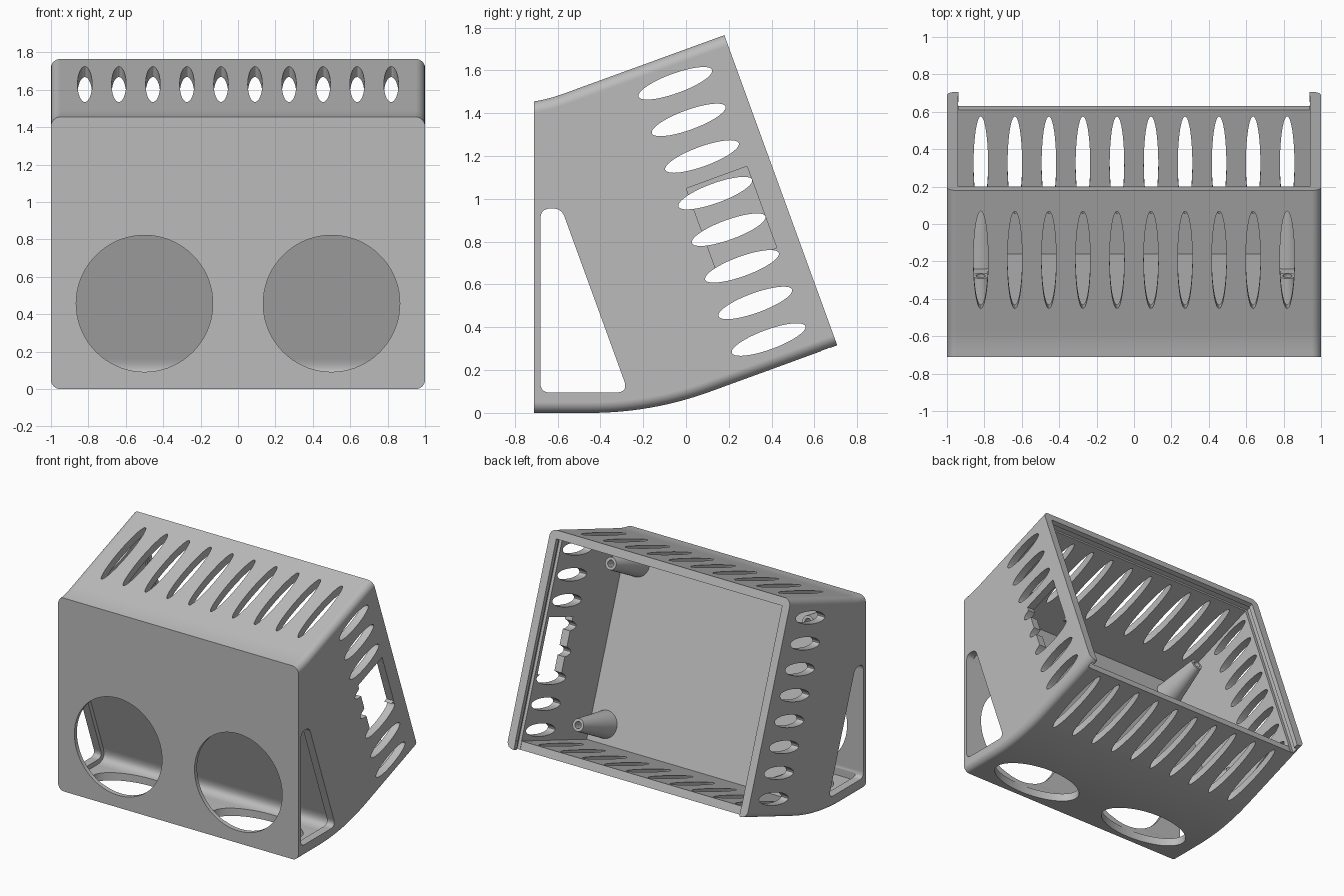
import bpy, bmesh, math
from mathutils import Vector, Matrix

if "Cube" in bpy.data.objects:
    bpy.data.objects.remove(bpy.data.objects["Cube"])

grey = bpy.data.materials.new("plain grey")
grey.use_nodes = True
colour = (0.5, 0.5, 0.5, 1)
grey.diffuse_color = colour
grey.node_tree.nodes["Principled BSDF"].inputs["Base Color"].default_value = colour

# Tilted frame of the open back: d points backward, w points up along the opening
TILT = math.radians(20)
D = Vector((0, math.cos(TILT), math.sin(TILT)))
W = Vector((0, -math.sin(TILT), math.cos(TILT)))
X = Vector((1, 0, 0))


def tilted(d, w, x=0):
    return X * x + D * d + W * w


def yz(d, w):
    p = tilted(d, w)
    return p.y, p.z


def new_object(name, bm):
    bmesh.ops.recalc_face_normals(bm, faces=bm.faces)
    mesh = bpy.data.meshes.new(name)
    bm.to_mesh(mesh)
    bm.free()
    mesh.materials.append(grey)
    ob = bpy.data.objects.new(name, mesh)
    bpy.context.collection.objects.link(ob)
    return ob


def add_prism(bm, base, vector):
    face = bm.faces.new([bm.verts.new(p) for p in base])
    out = bmesh.ops.extrude_face_region(bm, geom=[face])
    moved = [v for v in out["geom"] if isinstance(v, bmesh.types.BMVert)]
    bmesh.ops.translate(bm, verts=moved, vec=vector)


def side_prism(bm, outline, x0, x1):
    add_prism(bm, [Vector((x0, y, z)) for y, z in outline], X * (x1 - x0))


def rounded(corners, steps=10):
    """Outline from (y, z, tangent length) corners; zero keeps a corner sharp."""
    pts = []
    for i, (y, z, t) in enumerate(corners):
        p = Vector((y, z))
        if t == 0:
            pts.append(p)
            continue
        a = p + (Vector(corners[i - 1][:2]) - p).normalized() * t
        b = p + (Vector(corners[(i + 1) % len(corners)][:2]) - p).normalized() * t
        for k in range(steps + 1):
            s = k / steps
            pts.append(a * (1 - s) ** 2 + p * 2 * s * (1 - s) + b * s * s)
    return pts


def ellipse(a, b, count=40):
    step = math.tau / count
    return [(a * math.cos(i * step), b * math.sin(i * step)) for i in range(count)]


def cut(body, bm):
    cutter = new_object("cutter", bm)
    cutter.hide_render = True
    mod = body.modifiers.new("cut", "BOOLEAN")
    mod.operation = "DIFFERENCE"
    mod.solver = "EXACT"
    mod.object = cutter
    bpy.context.view_layer.objects.active = body
    bpy.ops.object.modifier_apply(modifier=mod.name)
    bpy.data.objects.remove(cutter)


def smooth(ob):
    bpy.ops.object.select_all(action="DESELECT")
    ob.select_set(True)
    bpy.context.view_layer.objects.active = ob
    bpy.ops.object.shade_smooth_by_angle(angle=math.radians(30))
    mod = ob.modifiers.new("even shading", "WEIGHTED_NORMAL")
    mod.keep_sharp = True


# Outer shell, with its long top and bottom edges rounded
FRONT = -0.71
bm = bmesh.new()
side_prism(bm, rounded([
    (FRONT, 0, 0), (-0.16, 0, 0.29), (*yz(0.772, 0.055), 0),
    (*yz(0.772, 1.597), 0), (-0.63, 1.47, 0.06), (FRONT, 1.455, 0)], 14), -1, 1)
long_edges = []
for e in bm.edges:
    p, q = (v.co for v in e.verts)
    if abs(p.x - q.x) > 0.01:
        continue
    on_front = max(p.y, q.y) < FRONT + 0.001
    on_back = min(p.dot(D), q.dot(D)) > 0.77
    if not on_front and not on_back:
        long_edges.append(e)
bmesh.ops.bevel(bm, geom=long_edges, offset=0.05, segments=8, profile=0.5,
                affect="EDGES", clamp_overlap=False)
shell = new_object("enclosure_shell", bm)

# Rear compartment behind the tilted partition
bm = bmesh.new()
side_prism(bm, [yz(-0.13, 0.115), yz(1, 0.115), yz(1, 1.537), yz(-0.13, 1.537)], -0.94, 0.94)
cut(shell, bm)

# Front compartment, filleted where floor and partition meet
bm = bmesh.new()
plate = -0.19


def plate_y(z, d):
    return (d - z * math.sin(TILT)) / math.cos(TILT)


def plate_z(y, d):
    return (d - y * math.cos(TILT)) / math.sin(TILT)


side_prism(bm, rounded([
    (-0.675, 0.06, 0), (plate_y(0.06, plate), 0.06, 0.107),
    (-0.66, plate_z(-0.66, plate), 0), (-0.675, plate_z(-0.66, plate), 0)]), -0.94, 0.94)
cut(shell, bm)

# Side windows
bm = bmesh.new()
low, high, slant = 0.095, 0.955, -0.22
side_prism(bm, rounded([
    (-0.68, low, 0.045), (plate_y(low, slant), low, 0.06),
    (plate_y(high, slant), high, 0.042), (-0.68, high, 0.05)]), -1.2, 1.2)
cut(shell, bm)

# Two round front openings and two oval floor openings
bm = bmesh.new()
for x in (-0.5, 0.5):
    add_prism(bm, [Vector((x + a, -1, 0.457 + b)) for a, b in ellipse(0.365, 0.365, 72)],
              Vector((0, 0.36, 0)))
    add_prism(bm, [Vector((x + a, -0.49 + b, -0.1)) for a, b in ellipse(0.365, 0.18, 72)],
              Vector((0, 0, 0.18)))
cut(shell, bm)

# Vent slots through both sides
bm = bmesh.new()
for i in range(8):
    w = 0.19 + 0.182 * i
    side_prism(bm, [yz(0.48 + a, w + b) for a, b in ellipse(0.183, 0.046)], -1.2, 1.2)
cut(shell, bm)

# Vent slots through top and bottom
bm = bmesh.new()
for i in range(10):
    x = (i - 4.5) * 0.182
    add_prism(bm, [tilted(0.377 + a, -0.3, x + b) for a, b in ellipse(0.277, 0.039)], W * 2.2)
cut(shell, bm)

# Connector opening in the left side
bm = bmesh.new()
side_prism(bm, [yz(0.36, 0.58), yz(0.662, 0.58), yz(0.662, 0.985), yz(0.36, 0.985)], 0.9, 1.1)
cut(shell, bm)

# Entry gap and side grooves for a sliding back panel
bm = bmesh.new()
side_prism(bm, [yz(0.691, -0.2), yz(0.9, -0.2), yz(0.9, 0.2), yz(0.691, 0.2)], -0.938, 0.938)
cut(shell, bm)
bm = bmesh.new()
side_prism(bm, [yz(0.694, -0.2), yz(0.737, -0.2), yz(0.737, 1.555), yz(0.694, 1.555)], -0.962, 0.962)
cut(shell, bm)
smooth(shell)

# Hollow conical screw posts on the partition
for side, x in (("right", -0.82), ("left", 0.82)):
    for level, w in (("lower", 0.25), ("upper", 1.385)):
        bm = bmesh.new()
        rings = []
        for r, d in ((0.1, -0.14), (0.045, 0.21), (0.025, 0.21), (0.025, 0.05)):
            rings.append([bm.verts.new(tilted(d, w + b, x + a)) for a, b in ellipse(r, r, 32)])
        for lower, upper in zip(rings, rings[1:]):
            for i in range(32):
                j = (i + 1) % 32
                bm.faces.new((lower[i], lower[j], upper[j], upper[i]))
        bm.faces.new(rings[0])
        bm.faces.new(rings[-1])
        smooth(new_object(f"{level}_{side}_screw_post", bm))
